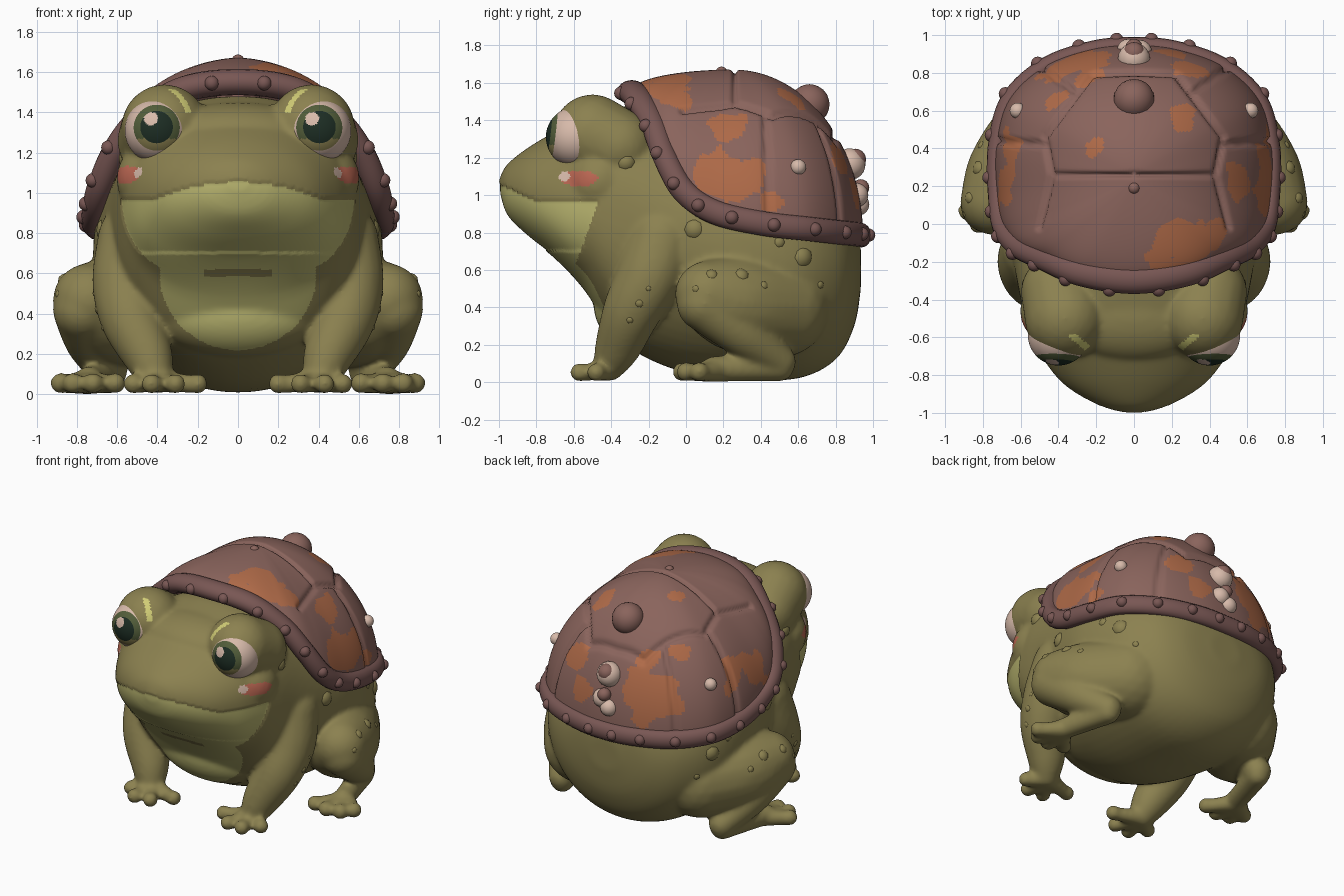
import bpy, bmesh, math
from mathutils import Vector, Matrix, noise

if "Cube" in bpy.data.objects:
    bpy.data.objects.remove(bpy.data.objects["Cube"])

def mat(name, r, g, b):
    m = bpy.data.materials.new(name)
    m.diffuse_color = (r, g, b, 1)
    m.use_nodes = True
    m.node_tree.nodes["Principled BSDF"].inputs["Base Color"].default_value = m.diffuse_color
    return m

SKIN = mat("olive skin", .26, .22, .08)
BELLY = mat("pale belly", .50, .475, .165)
BLUSH = mat("blush", .50, .135, .085)
CREAM = mat("cream", .68, .49, .40)
BROW = mat("yellow brow", .64, .61, .18)
SHELL = mat("shell", .255, .128, .108)
RIM = mat("shell rim", .19, .095, .088)
ORANGE = mat("orange patch", .43, .145, .065)
IRIS = mat("iris green", .085, .11, .042)
PUPIL = mat("pupil", .012, .026, .017)

def add(name, bm, *mats):
    me = bpy.data.meshes.new(name)
    bm.to_mesh(me)
    bm.free()
    ob = bpy.data.objects.new(name, me)
    bpy.context.collection.objects.link(ob)
    for m in mats:
        me.materials.append(m)
    me.polygons.foreach_set("use_smooth", [True] * len(me.polygons))
    return ob

def spline(pts, n, closed=False):
    """Smooth path through points of any dimension."""
    m, out = len(pts), []
    segs = m if closed else m - 1
    for k in range(n):
        u = k * segs / (n if closed else n - 1)
        i = min(int(u), segs - 1)
        f = u - i
        a, b, c, d = [Vector(pts[(i + j) % m] if closed else pts[min(max(i + j, 0), m - 1)])
                      for j in (-1, 0, 1, 2)]
        out.append(b + (c - a) * (f / 2) + (a * 2 - b * 5 + c * 4 - d) * (f * f / 2)
                   + (b * 3 - a - c * 3 + d) * (f ** 3 / 2))
    return out

def grid(bm, rows, loop=False, caps=()):
    """Skin rows of points; each row is a closed ring."""
    v = [[bm.verts.new(p) for p in r] for r in rows]
    n = len(v[0])
    for a, b in zip(v, v[1:] + (v[:1] if loop else [])):
        for i in range(n):
            bm.faces.new((a[i], a[(i + 1) % n], b[(i + 1) % n], b[i]))
    for c in caps:
        bm.faces.new(v[c])
    bmesh.ops.recalc_face_normals(bm, faces=bm.faces)

def ball(bm, loc, r, scale=(1, 1, 1), sub=3):
    bmesh.ops.create_icosphere(bm, subdivisions=sub, radius=r,
                               matrix=Matrix.Translation(loc) @ Matrix.Diagonal((*scale, 1)))

def balls(name, items, m, sub=2):
    bm = bmesh.new()
    for loc, r in items:
        ball(bm, loc, r, sub=sub)
    return add(name, bm, m)

def limb(bm, s, pts):
    """Chain of balls through (x, y, z, radius)."""
    for p in spline(pts, 7 * len(pts)):
        ball(bm, (s * p[0], p[1], p[2]), p[3])

def power(v, e):
    return math.copysign(abs(v) ** e, v)

# Body and head: y, bottom, widest height, top, half width
stations = [(-1.0, 1.01, 1.04, 1.08, .05), (-.96, .89, 1.02, 1.16, .19), (-.85, .78, 1.0, 1.25, .37),
            (-.70, .66, .98, 1.34, .49), (-.55, .50, .97, 1.42, .56), (-.40, .28, .93, 1.46, .60),
            (-.25, .15, .88, 1.48, .63), (0, .05, .78, 1.45, .68), (.3, .015, .70, 1.45, .72),
            (.6, .02, .64, 1.25, .67), (.8, .12, .62, 1.05, .53), (.9, .30, .60, .88, .35),
            (.935, .5, .60, .72, .12)]
bm = bmesh.new()
rows = []
for y, zb, zm, zt, w in spline(stations, 60):
    ring = []
    e = 1 - .17 * math.exp(-((y + .42) / .22) ** 2)           # squarer behind the eyes
    jaw = 1 - .25 * math.exp(-((y + .68) / .2) ** 2)          # fuller jaw
    for k in range(64):
        a = k * math.tau / 64
        q = e if math.sin(a) > 0 else min(e, jaw)
        c, s = power(math.cos(a), q), power(math.sin(a), q)
        ring.append((w * c, y, zm + s * ((zt - zm) if s > 0 else (zm - zb))))
    rows.append(ring)
grid(bm, rows, caps=(0, -1))
ball(bm, (0, -.56, .83), 1, (.45, .23, .21), 4)               # throat pouch
ball(bm, (0, -.27, .42), 1, (.44, .225, .24), 4)              # belly
ball(bm, (0, -.46, 1.28), 1, (.42, .27, .17), 4)              # forehead
for s in (1, -1):
    limb(bm, s, [(.365, -.50, 1.325, .215), (.40, -.36, 1.26, .2)])  # eye socket
    ball(bm, (s * .42, -.46, 1.07), .185)                     # cheek
    limb(bm, s, [(.50, -.13, .76, .2), (.545, -.20, .56, .18),  # arm
                 (.53, -.29, .38, .155), (.45, -.36, .20, .125), (.41, -.41, .09, .085)])
    for x, y in ((.20, -.45), (.31, -.56), (.43, -.57), (.52, -.48)):  # fingers
        limb(bm, s, [(.40, -.40, .07, .06), (x, y, .045, .042)])
        ball(bm, (s * x, y, .052), .052)
    limb(bm, s, [(.46, .5, .40, .27), (.62, .28, .42, .26), (.74, .12, .47, .18)])  # thigh
    limb(bm, s, [(.77, .10, .42, .15), (.73, .3, .26, .125), (.64, .5, .11, .09)])  # shin
    limb(bm, s, [(.64, .5, .08, .078), (.74, .15, .07, .07)])  # foot
    for x, y in ((.61, .01), (.72, -.02), (.82, .0), (.88, .07)):      # toes
        limb(bm, s, [(.75, .17, .06, .06), (x, y, .05, .045)])
        ball(bm, (s * x, y, .055), .054)
body = add("frog_body", bm)

# Fuse the body into one smooth skin
r = body.modifiers.new("fuse", "REMESH")
r.mode, r.voxel_size = "VOXEL", .0135
sm = body.modifiers.new("soften", "SMOOTH")
sm.factor, sm.iterations = .5, 16
dg = bpy.context.evaluated_depsgraph_get()
me = bpy.data.meshes.new_from_object(body.evaluated_get(dg))
body.modifiers.clear()
body.data = me
me.materials.clear()
for m in (SKIN, BELLY, BLUSH, CREAM, BROW):
    me.materials.append(m)

def seg_dist(p, a, b):
    p, a, b = Vector(p), Vector(a), Vector(b)
    d = b - a
    t = max(0, min(1, (p - a).dot(d) / d.dot(d)))
    return (p - a - d * t).length

def skin_colour(c):
    x, y, z = abs(c.x), c.y, c.z
    mouth = .965 + .09 * max(0, 1 - (x / .42) ** 2)
    if .62 < z < mouth and y < -.47 - .35 * (.97 - z):
        return 1                                              # throat
    if y < -.25 and z <= .625 and (x / .39) ** 2 + ((z - .6) / .38) ** 2 < 1:
        return 0 if z > .585 and x < .17 else 1               # belly with chin crease
    if y < -.4 and ((y + .65) / .03) ** 2 + ((z - 1.10) / .025) ** 2 < 1 and x > .3:
        return 3                                              # cheek highlight
    if ((y + .57) / .10) ** 2 + ((z - 1.09) / .042) ** 2 < 1 and x > .3:
        return 2                                              # cheek
    if 1.40 < z < 1.515 and seg_dist((x, y), (.225, -.675), (.34, -.58)) < .017:
        return 4                                              # brow streak
    return 0

lip = set()
for p in me.polygons:
    p.use_smooth = True
    p.material_index = skin_colour(p.center)
    if p.material_index == 1 and p.center.z > .62:
        lip.update(p.vertices)
# Set the throat back a little under the lip
moves = [(i, me.vertices[i].normal * .006) for i in lip if me.vertices[i].co.z > .7]
for i, n in moves:
    me.vertices[i].co -= n

# Warts pressed into the sides: y, z, radius
warts = []
for y, z, rad in ((-.32, 1.17, .06), (.04, .82, .07), (.63, .67, .07), (.14, .58, .04), (.30, .58, .05),
                  (.42, .52, .03), (-.25, .42, .03), (-.2, .5, .02), (-.3, .33, .025), (.72, .52, .03),
                  (.05, .5, .025), (.5, .75, .04)):
    for s in (1, -1):
        hit, loc, nor, _ = body.ray_cast(Vector((2 * s, y, z)), Vector((-s, 0, 0)))
        if hit:
            warts.append((loc - nor * rad * .7, rad))
balls("skin_warts", warts, SKIN)

# Eyes, coloured by the angle from the gaze
for s, side in ((1, "right"), (-1, "left")):
    o = Vector((s * .40, -.587, 1.31))
    gaze = Vector((s * .03, -1, .12)).normalized()
    glint = Vector((-.22, -1, .40)).normalized()
    turn = gaze.to_track_quat("Z", "Y").to_matrix().to_4x4()
    bm = bmesh.new()
    bmesh.ops.create_uvsphere(bm, u_segments=80, v_segments=60, radius=.162, matrix=turn)
    for f in bm.faces:
        d = f.calc_center_median().normalized()
        a = d.angle(gaze)
        if d.angle(glint) < .22:
            f.material_index = 0
        elif a < .53:
            f.material_index = 2
        elif a < .79:
            f.material_index = 3 if d.z < -.25 else 1
    bmesh.ops.translate(bm, verts=bm.verts, vec=o)
    add("eye_" + side, bm, CREAM, IRIS, PUPIL, SKIN)

# Shell outline: front centre round to back centre, then mirrored
half = [(0, -.29, 1.55), (.28, -.25, 1.51), (.48, -.17, 1.37), (.61, -.11, 1.2), (.69, -.01, 1.02),
        (.72, .15, .91), (.725, .4, .85), (.66, .65, .82), (.47, .83, .80), (.22, .92, .79), (0, .94, .785)]
outline = half + [(-x, y, z) for x, y, z in half[-2:0:-1]]
N = 240
edge = spline(outline, N, True)
apex = Vector((0, .25, 1.665))

# Shell dome with grooves between the plates
grooves = [((0, .26), (.43, .26)), ((.43, .26), (.50, -.02)), ((.43, .26), (.47, .46)),
           ((.47, .46), (.22, .79)), ((.22, .79), (0, .80)), ((.46, .42), (.75, .44)),
           ((.3, .69), (.5, .83))]
rows = []
for k in range(72):
    t = k / 72 * math.pi / 2
    ring = []
    for e in edge:
        p = apex + (e - apex) * math.cos(t)
        p.x = e.x * math.cos(t) ** 1.18
        p.z = e.z + (apex.z - e.z) * math.sin(t)
        d = min(seg_dist((abs(p.x), p.y), a, b) for a, b in grooves)
        inward = (Vector((0, .3, .8)) - p).normalized()
        ring.append(p + inward * (.026 * math.exp(-(d / .013) ** 2) - .006))
    rows.append(ring)
bm = bmesh.new()
grid(bm, rows, caps=(-1,))
patches = [(.28, .55, 1.55, .11), (-.23, .4, 1.63, .06), (.27, -.1, 1.6, .17), (-.62, .4, 1.15, .13),
           (.68, .2, 1.07, .17), (.66, .33, 1.1, .1), (.54, .22, 1.37, .09), (.27, .8, 1.22, .13),
           (-.3, .82, 1.05, .2), (-.66, .2, 1.1, .15), (-.25, .8, 1.3, .08), (.7, .45, .96, .06),
           (-.42, .65, 1.35, .08), (.42, -.05, 1.5, .09), (.2, .88, 1.0, .1), (-.45, .8, 1.05, .1)]
for f in bm.faces:
    c = f.calc_center_median()
    wob = .9 + .7 * noise.noise(c * 9)
    f.material_index = int(any((c - Vector(q[:3])).length < q[3] * wob for q in patches))
dome = add("shell_dome", bm, SHELL, ORANGE)

# Shell rim band, wider at the front, and studs
rows, studs = [], []
for i, e in enumerate(edge):
    tan = (edge[(i + 1) % N] - edge[i - 1]).normalized()
    out = Vector((e.x, e.y - .3, 0))
    out = (out - tan * out.dot(tan)).normalized()
    up = tan.cross(out)
    wide = .05 + .03 * max(0, -out.y)
    rows.append([e + out * (wide * math.cos(a)) + up * (.065 * math.sin(a))
                 for a in (j * math.tau / 16 for j in range(16))])
    if i % 10 == 5:
        studs.append((e + out * (wide - .012), .036))
bm = bmesh.new()
grid(bm, rows, loop=True)
add("shell_rim", bm, RIM)
balls("rim_studs", studs, RIM, 3)

# Bumps and barnacles on the shell
balls("shell_bumps", [((0, .66, 1.485), .108), ((0, .19, 1.655), .032),
                      ((0, .905, 1.19), .058), ((0, .935, 1.04), .045)], SHELL, 3)
spots = []
for s in (1, -1):
    hit, loc, nor, _ = dome.ray_cast(Vector((2 * s, .6, 1.15)), Vector((-s, 0, 0)))
    spots.append((loc, .042))
balls("barnacles", [((0, .875, 1.165), .085), ((.03, .91, 1.0), .065),
                    ((-.03, .92, .95), .06)] + spots, CREAM, 3)
